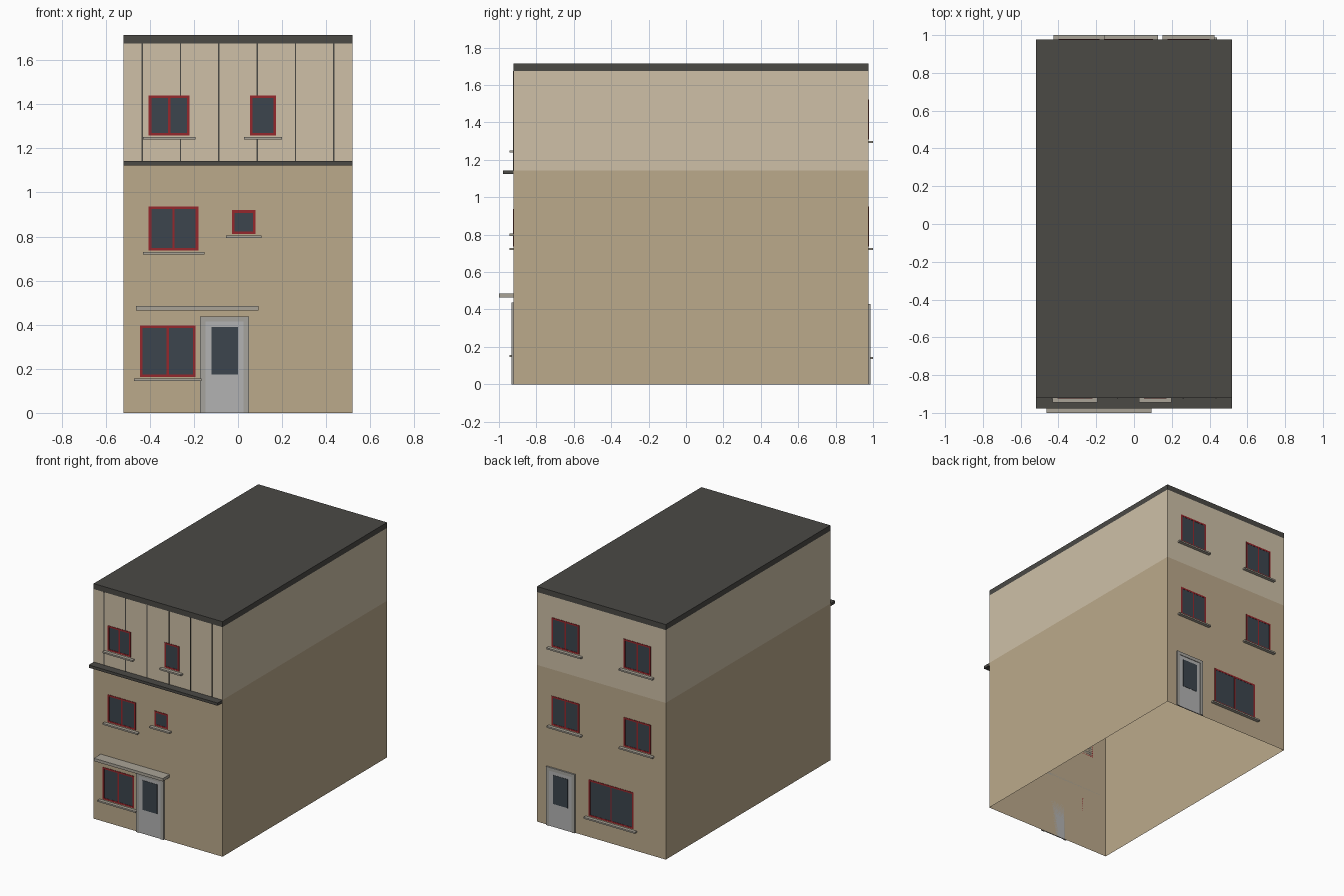
import bpy, bmesh

if "Cube" in bpy.data.objects:
    bpy.data.objects.remove(bpy.data.objects["Cube"])

YF, YB, HW = -0.921, 0.976, 0.52      # front wall, back wall, half width


def mat(name, r, g, b):
    m = bpy.data.materials.new(name)
    m.diffuse_color = (r, g, b, 1)
    m.use_nodes = True
    m.node_tree.nodes["Principled BSDF"].inputs["Base Color"].default_value = m.diffuse_color
    return m


LOWER = mat("lower_render", 0.50, 0.40, 0.26)
UPPER = mat("upper_render", 0.62, 0.53, 0.39)
DARK = mat("dark_roof", 0.07, 0.067, 0.06)
RED = mat("red_frame", 0.30, 0.02, 0.025)
GLASS = mat("dark_glass", 0.045, 0.06, 0.075)
STONE = mat("sill_stone", 0.40, 0.37, 0.31)
JAMB = mat("door_frame_grey", 0.38, 0.37, 0.34)
DOOR = mat("door_grey", 0.45, 0.45, 0.45)


def box(name, x0, x1, y0, y1, z0, z1, m):
    bm = bmesh.new()
    bmesh.ops.create_cube(bm, size=1)
    for v in bm.verts:
        v.co = ((x0, x1)[v.co.x > 0], (y0, y1)[v.co.y > 0], (z0, z1)[v.co.z > 0])
    me = bpy.data.meshes.new(name)
    bm.to_mesh(me)
    bm.free()
    me.materials.append(m)
    ob = bpy.data.objects.new(name, me)
    bpy.context.collection.objects.link(ob)
    return ob


def on_wall(name, back, x0, x1, z0, z1, depth, m, base=0.0):
    """Box standing out from the front or back wall."""
    a, b = (YB + base, YB + depth) if back else (YF - depth, YF - base)
    return box(name, x0, x1, a, b, z0, z1, m)


def bars(name, back, x0, x1, z0, z1, t, depth, m, mullion=False, sill_bar=True):
    on_wall(name + "_left", back, x0, x0 + t, z0, z1, depth, m)
    on_wall(name + "_right", back, x1 - t, x1, z0, z1, depth, m)
    on_wall(name + "_top", back, x0 + t, x1 - t, z1 - t, z1, depth, m)
    if sill_bar:
        on_wall(name + "_bottom", back, x0 + t, x1 - t, z0, z0 + t, depth, m)
    if mullion:
        c = (x0 + x1) / 2
        on_wall(name + "_mullion", back, c - 0.005, c + 0.005, z0 + t, z1 - t, depth, m)


def window(name, back, x0, x1, z0, z1, mullion=True):
    bars(name + "_frame", back, x0, x1, z0, z1, 0.012, 0.003, RED, mullion)
    on_wall(name + "_glass", back, x0 + 0.012, x1 - 0.012, z0 + 0.012, z1 - 0.012, 0.0015, GLASS)
    on_wall(name + "_sill", back, x0 - 0.027, x1 + 0.027, z0 - 0.018, z0 - 0.007, 0.024, STONE)


def door(name, back, x0, x1, z1, g0, g1):
    bars(name + "_frame", back, x0, x1, 0, z1, 0.024, 0.011, JAMB, sill_bar=False)
    on_wall(name + "_panel", back, x0 + 0.024, x1 - 0.024, 0, z1 - 0.024, 0.007, DOOR)
    c = (x0 + x1) / 2
    on_wall(name + "_glass", back, c - 0.06, c + 0.06, g0, g1, 0.009, GLASS, 0.007)


# Wall shell, open underneath, with two colours of render
bm = bmesh.new()
corners = [(-HW, YF), (HW, YF), (HW, YB), (-HW, YB)]
rings = [[bm.verts.new((x, y, z)) for x, y in corners] for z in (0, 1.143, 1.675)]
for level in range(2):
    lo, hi = rings[level], rings[level + 1]
    for i in range(4):
        j = (i + 1) % 4
        bm.faces.new((lo[i], lo[j], hi[j], hi[i])).material_index = level
me = bpy.data.meshes.new("walls")
bm.to_mesh(me)
bm.free()
me.materials.append(LOWER)
me.materials.append(UPPER)
bpy.context.collection.objects.link(bpy.data.objects.new("walls", me))

# Roof slab, ledge, canopy
box("roof", -HW, HW, YF, YB, 1.675, 1.715, DARK)
on_wall("ledge", False, -HW, HW, 1.123, 1.143, 0.057, DARK)
on_wall("door_canopy", False, -0.463, 0.093, 0.465, 0.486, 0.079, STONE)

# Front windows and door
window("front_ground_window", False, -0.445, -0.193, 0.163, 0.397)
window("front_middle_window", False, -0.405, -0.18, 0.736, 0.937)
window("front_small_window", False, -0.028, 0.08, 0.812, 0.92, False)
window("front_top_window", False, -0.405, -0.219, 1.258, 1.441)
window("front_narrow_window", False, 0.054, 0.172, 1.258, 1.441, False)
door("front_door", False, -0.172, 0.05, 0.438, 0.175, 0.39)

# Back windows and door
for label, z in (("middle", 0.737), ("top", 1.309)):
    window("back_%s_window_a" % label, True, -0.40, -0.182, z, z + 0.213)
    window("back_%s_window_b" % label, True, 0.178, 0.40, z, z + 0.213)
window("back_ground_window", True, -0.26, 0.1, 0.153, 0.42)
door("back_door", True, 0.21, 0.44, 0.428, 0.168, 0.378)

# Cladding seams on the upper front, interrupted by windows
for i in range(6):
    x = -0.435 + 0.174 * i
    spans = [(1.143, 1.675)]
    if i in (1, 3):
        spans = [(1.143, 1.24), (1.441, 1.675)]
    for k, (a, b) in enumerate(spans):
        on_wall("cladding_seam_%d_%d" % (i, k), False, x - 0.003, x + 0.003, a, b, 0.003, DARK)
